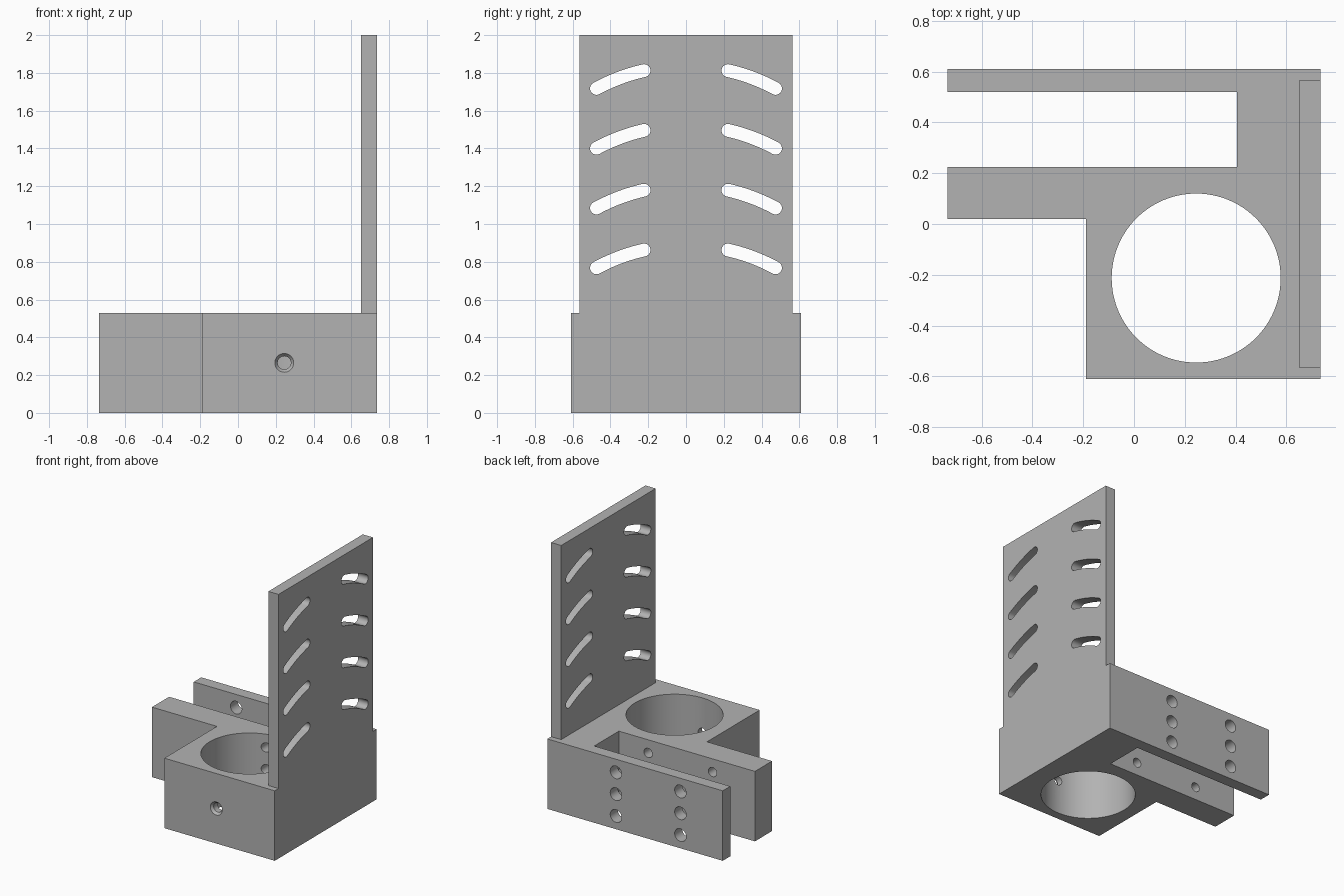
import bpy, bmesh, math
from mathutils import Matrix, Vector

cube = bpy.data.objects.get("Cube")
if cube:
    bpy.data.objects.remove(cube, do_unlink=True)

grey = bpy.data.materials.new("plain grey")
grey.use_nodes = True
colour = (0.45, 0.45, 0.45, 1)
grey.diffuse_color = colour
grey.node_tree.nodes["Principled BSDF"].inputs["Base Color"].default_value = colour


def make_object(name, bm):
    bmesh.ops.recalc_face_normals(bm, faces=bm.faces)
    mesh = bpy.data.meshes.new(name)
    bm.to_mesh(mesh)
    bm.free()
    mesh.materials.append(grey)
    obj = bpy.data.objects.new(name, mesh)
    bpy.context.collection.objects.link(obj)
    return obj


def prism(name, points, direction):
    """Extrude a closed outline along a direction."""
    bm = bmesh.new()
    face = bm.faces.new([bm.verts.new(p) for p in points])
    out = bmesh.ops.extrude_face_region(bm, geom=[face])
    moved = [v for v in out["geom"] if isinstance(v, bmesh.types.BMVert)]
    bmesh.ops.translate(bm, verts=moved, vec=Vector(direction))
    return make_object(name, bm)


def drill(x, z, y0, y1, r0, r1=None):
    """Round cutter along y from y0 to y1."""
    bm = bmesh.new()
    place = Matrix.Translation((x, (y0 + y1) / 2, z)) @ Matrix.Rotation(-math.pi / 2, 4, 'X')
    bmesh.ops.create_cone(bm, cap_ends=True, segments=32, radius1=r0,
                          radius2=r1 or r0, depth=y1 - y0, matrix=place)
    return make_object("cutter", bm)


def cut(target, cutters):
    bpy.context.view_layer.objects.active = target
    for c in cutters:
        c.hide_render = True
        mod = target.modifiers.new("cut", 'BOOLEAN')
        mod.operation = 'DIFFERENCE'
        mod.solver = 'EXACT'
        mod.object = c
        bpy.ops.object.modifier_apply(modifier=mod.name)
        bpy.data.objects.remove(c, do_unlink=True)


def arc(cy, cz, radius, start, end, steps):
    return [(cy + radius * math.cos(start + (end - start) * i / steps),
             cz + radius * math.sin(start + (end - start) * i / steps))
            for i in range(steps + 1)]


HEIGHT, LEFT, BACK = 0.53, 0.735, 0.61

# Clamp base with two arms
outline = [(-LEFT, BACK), (-LEFT, 0.52), (0.405, 0.52), (0.405, 0.225), (-LEFT, 0.225),
           (-LEFT, 0.02), (-0.19, 0.02), (-0.19, -BACK), (LEFT, -BACK), (LEFT, BACK)]
base = prism("clamp_base", [(x, y, 0) for x, y in outline], (0, 0, HEIGHT))

# Large vertical bore
bore_x, bore_y = 0.245, -0.213
bm = bmesh.new()
bmesh.ops.create_cone(bm, cap_ends=True, segments=96, radius1=0.333, radius2=0.333, depth=2,
                      matrix=Matrix.Translation((bore_x, bore_y, 0)))
cutters = [make_object("cutter", bm)]

# Set screw hole with a countersink in the front
cutters.append(drill(bore_x, HEIGHT / 2, -0.7, -0.4, 0.035))
cutters.append(drill(bore_x, HEIGHT / 2, -BACK - 0.01, -BACK + 0.02, 0.058, 0.034))

# Clearance holes in the back arm, narrower blind holes in the inner arm
for x in (-0.38, 0.16):
    for z in (0.1, 0.265, 0.43):
        cutters.append(drill(x, z, 0.45, 0.7, 0.048))
        cutters.append(drill(x, z, 0.065, 0.3, 0.035))
cut(base, cutters)

# Upright plate with mirrored rows of curved slots
plate = prism("upright_plate", [(0.65, y, z) for y, z in
              ((-0.565, HEIGHT), (0.565, HEIGHT), (0.565, 2), (-0.565, 2))], (LEFT - 0.65, 0, 0))
slots = []
RADIUS, HALF = 1.0, 0.034
a0, a1 = math.acos(0.474), math.acos(0.222)
for row in range(4):
    cz = 0.837 - 0.3165 * row
    loop = arc(0, cz, RADIUS + HALF, a0, a1, 16)
    loop += arc(RADIUS * math.cos(a1), cz + RADIUS * math.sin(a1), HALF, a1, a1 + math.pi, 12)[1:]
    loop += arc(0, cz, RADIUS - HALF, a1, a0, 16)[1:]
    loop += arc(RADIUS * math.cos(a0), cz + RADIUS * math.sin(a0), HALF,
                a0 + math.pi, a0 + 2 * math.pi, 12)[1:-1]
    for side in (-1, 1):
        slots.append(prism("cutter", [(0.5, side * y, z) for y, z in loop], (0.5, 0, 0)))
cut(plate, slots)

# Smooth round walls, sharp edges
for obj in (base, plate):
    bpy.ops.object.select_all(action='DESELECT')
    obj.select_set(True)
    bpy.context.view_layer.objects.active = obj
    bpy.ops.object.shade_smooth_by_angle(angle=math.radians(30))
